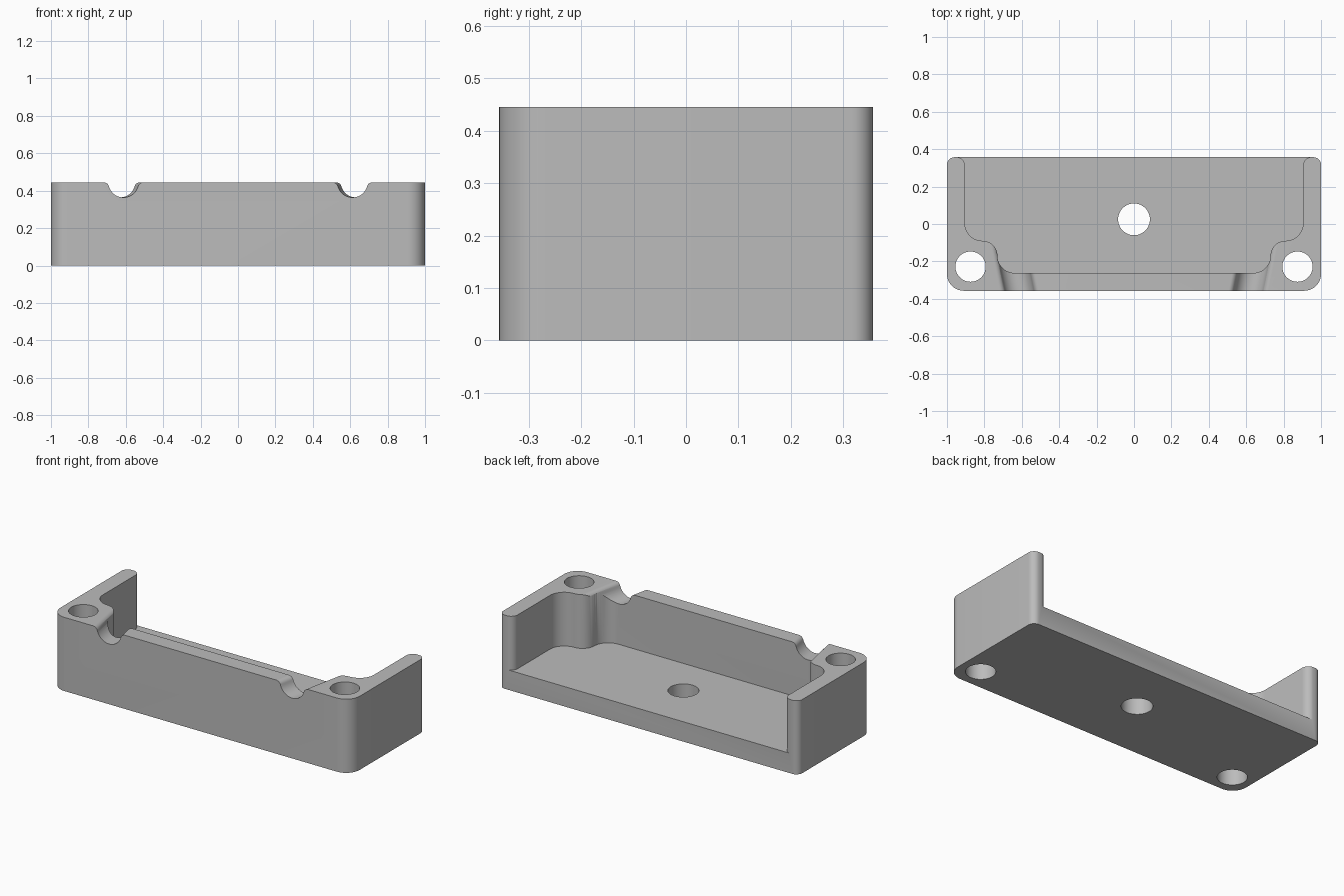
import bpy
import math
from mathutils import Vector

if "Cube" in bpy.data.objects:
    bpy.data.objects.remove(bpy.data.objects["Cube"])

HEIGHT, FLOOR, BACK = 0.445, 0.12, 0.357

grey = bpy.data.materials.new("light grey")
grey.use_nodes = True
grey.diffuse_color = (0.5, 0.5, 0.5, 1)
grey.node_tree.nodes["Principled BSDF"].inputs["Base Color"].default_value = (0.5, 0.5, 0.5, 1)


def rounded(corners, steps=10):
    """Outline through (x, y, radius) corners, each right angle rounded."""
    out = []
    for i, (x, y, r) in enumerate(corners):
        p = Vector((x, y))
        if r == 0:
            out.append(p)
            continue
        a = (Vector(corners[i - 1][:2]) - p).normalized() * r
        b = (Vector(corners[(i + 1) % len(corners)][:2]) - p).normalized() * r
        for k in range(steps + 1):
            t = math.pi / 2 * k / steps
            out.append(p + a * (1 - math.sin(t)) + b * (1 - math.cos(t)))
    return out


def both_sides(half):
    return half + [(-x, y, r) for x, y, r in reversed(half)]


def prism(name, start, end):
    """Solid between two matching rings of 3D points."""
    n = len(start)
    faces = [[i, (i + 1) % n, n + (i + 1) % n, n + i] for i in range(n)]
    faces += [list(reversed(range(n))), list(range(n, 2 * n))]
    mesh = bpy.data.meshes.new(name)
    mesh.from_pydata(start + end, [], faces)
    mesh.materials.append(grey)
    ob = bpy.data.objects.new(name, mesh)
    bpy.context.collection.objects.link(ob)
    bpy.context.view_layer.objects.active = ob
    bpy.ops.object.mode_set(mode='EDIT')
    bpy.ops.mesh.select_all(action='SELECT')
    bpy.ops.mesh.normals_make_consistent(inside=False)
    bpy.ops.object.mode_set(mode='OBJECT')
    return ob


def upright(name, outline, z0, z1):
    return prism(name, [(x, y, z0) for x, y in outline], [(x, y, z1) for x, y in outline])


def hole(x, y, r):
    ring = [(x + r * math.cos(math.tau * k / 48), y + r * math.sin(math.tau * k / 48))
            for k in range(48)]
    return upright("hole_cutter", ring, -0.1, 0.6)


def notch(side):
    """Slanted cable channel: round bottom with flared, rounded lips."""
    r, lip = 0.081, 0.03
    d = math.sqrt((r + lip) ** 2 - lip ** 2)
    tilt = math.atan2(lip, d)
    half = []
    for k in range(13):
        a = -math.pi / 2 + (math.pi / 2 - tilt) * k / 12
        half.append((r * math.cos(a), HEIGHT + r * math.sin(a)))
    for k in range(1, 9):
        a = math.pi - tilt + (tilt - math.pi / 2) * k / 8
        half.append((d + lip * math.cos(a), HEIGHT - lip + lip * math.sin(a)))
    half.append((d, HEIGHT + 0.1))
    profile = half + [(-x, z) for x, z in reversed(half[1:])]

    def ring(y):
        centre = side * (0.612 + 0.2 * (y + BACK))
        return [(centre + x, y, z) for x, z in profile]
    return prism("notch_cutter", ring(-0.5), ring(-0.04))


# Tray block with large front and small back corners
tray = upright("tray", rounded(both_sides([(-1, BACK, 0.04), (-1, -BACK, 0.09)])), 0, HEIGHT)

# Open-backed cavity stepping around the corner bosses
cavity = both_sides([
    (-0.952, 0.6, 0), (-0.952, BACK + 0.001, 0), (-0.905, BACK + 0.001, 0.045),
    (-0.905, -0.09, 0.095), (-0.73, -0.09, 0.08), (-0.73, -0.262, 0.092)])
cutters = [upright("cavity_cutter", rounded(cavity), FLOOR, 0.6)]

# Screw holes and cable notches
cutters.append(hole(0, 0.025, 0.085))
for side in (-1, 1):
    cutters += [hole(side * 0.874, -0.228, 0.081), notch(side)]

bpy.context.view_layer.objects.active = tray
for cutter in cutters:
    cutter.hide_render = True
    cut = tray.modifiers.new("cut", 'BOOLEAN')
    cut.operation = 'DIFFERENCE'
    cut.solver = 'EXACT'
    cut.object = cutter
    bpy.ops.object.modifier_apply(modifier=cut.name)
    bpy.data.objects.remove(cutter)

bpy.ops.object.select_all(action='DESELECT')
tray.select_set(True)
bpy.ops.object.shade_smooth_by_angle(angle=math.radians(30))
